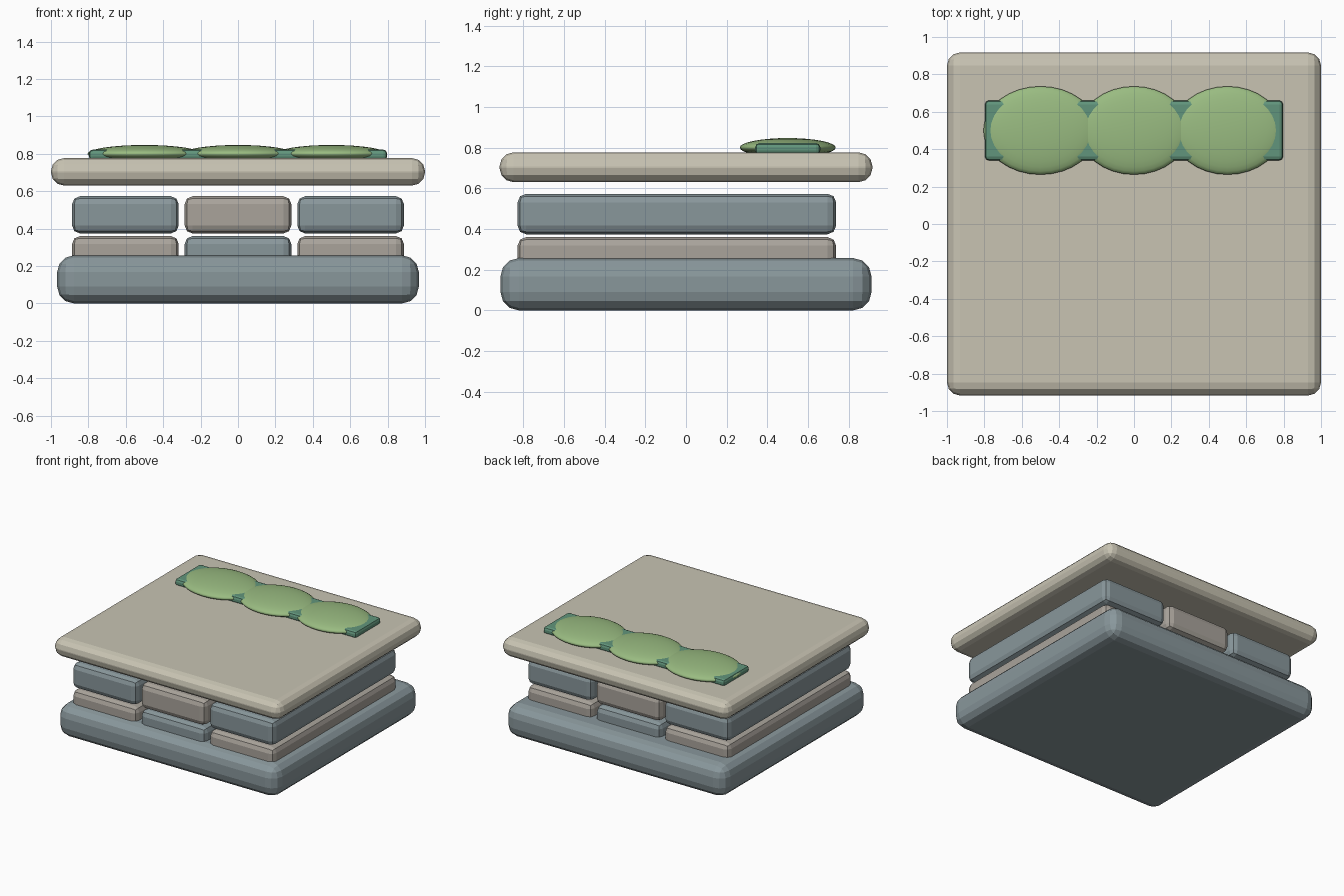
import bpy, bmesh
from mathutils import Matrix

if "Cube" in bpy.data.objects:
    bpy.data.objects.remove(bpy.data.objects["Cube"])


def material(name, rgb):
    m = bpy.data.materials.new(name)
    m.diffuse_color = (*rgb, 1)
    m.use_nodes = True
    m.node_tree.nodes["Principled BSDF"].inputs["Base Color"].default_value = m.diffuse_color
    return m


blue_stone = material("blue_stone", (0.25, 0.31, 0.33))
warm_stone = material("warm_stone", (0.40, 0.37, 0.33))
pale_stone = material("pale_stone", (0.58, 0.55, 0.45))
dark_moss = material("dark_moss", (0.12, 0.30, 0.20))
light_moss = material("light_moss", (0.32, 0.50, 0.22))


def add_object(name, bm, mat):
    mesh = bpy.data.meshes.new(name)
    bm.to_mesh(mesh)
    bm.free()
    mesh.materials.append(mat)
    ob = bpy.data.objects.new(name, mesh)
    bpy.context.collection.objects.link(ob)
    return ob


def stone(name, xs, ys, zs, bevel, segments, mat):
    """Bevelled box given by its x, y and z ranges."""
    bm = bmesh.new()
    bmesh.ops.create_cube(bm, size=1)
    for v in bm.verts:
        v.co = [r[0] + (c + 0.5) * (r[1] - r[0]) for c, r in zip(v.co, (xs, ys, zs))]
    bmesh.ops.bevel(bm, geom=bm.edges[:], offset=bevel, segments=segments,
                    profile=0.5, affect='EDGES')
    return add_object(name, bm, mat)


# Foundation and top slab
stone("base_slab", (-0.967, 0.967), (-0.912, 0.912), (0, 0.257), 0.09, 3, blue_stone)
stone("top_slab", (-1, 1), (-0.917, 0.917), (0.63, 0.777), 0.07, 3, pale_stone)

# Two courses of long blocks with alternating stone colours
for row, (z0, z1) in enumerate(((0.16, 0.36), (0.374, 0.573))):
    for col in range(3):
        x = (col - 1) * 0.602
        mat = blue_stone if (row + col) % 2 else warm_stone
        stone(f"block_row{row + 1}_{col + 1}", (x - 0.285, x + 0.285),
              (-0.828, 0.738), (z0, z1), 0.042, 2, mat)

# Moss strip with three flattened mounds
stone("moss_strip", (-0.797, 0.797), (0.34, 0.66), (0.765, 0.822), 0.02, 2, dark_moss)
for i, rx in enumerate((0.305, 0.295, 0.295)):
    bm = bmesh.new()
    place = Matrix.Translation(((i - 1) * 0.5, 0.5, 0.8))
    bmesh.ops.create_uvsphere(bm, u_segments=32, v_segments=16, radius=1,
                              matrix=place @ Matrix.Diagonal((rx, 0.236, 0.047, 1)))
    for f in bm.faces:
        f.smooth = True
    add_object(f"moss_mound_{i + 1}", bm, light_moss)
